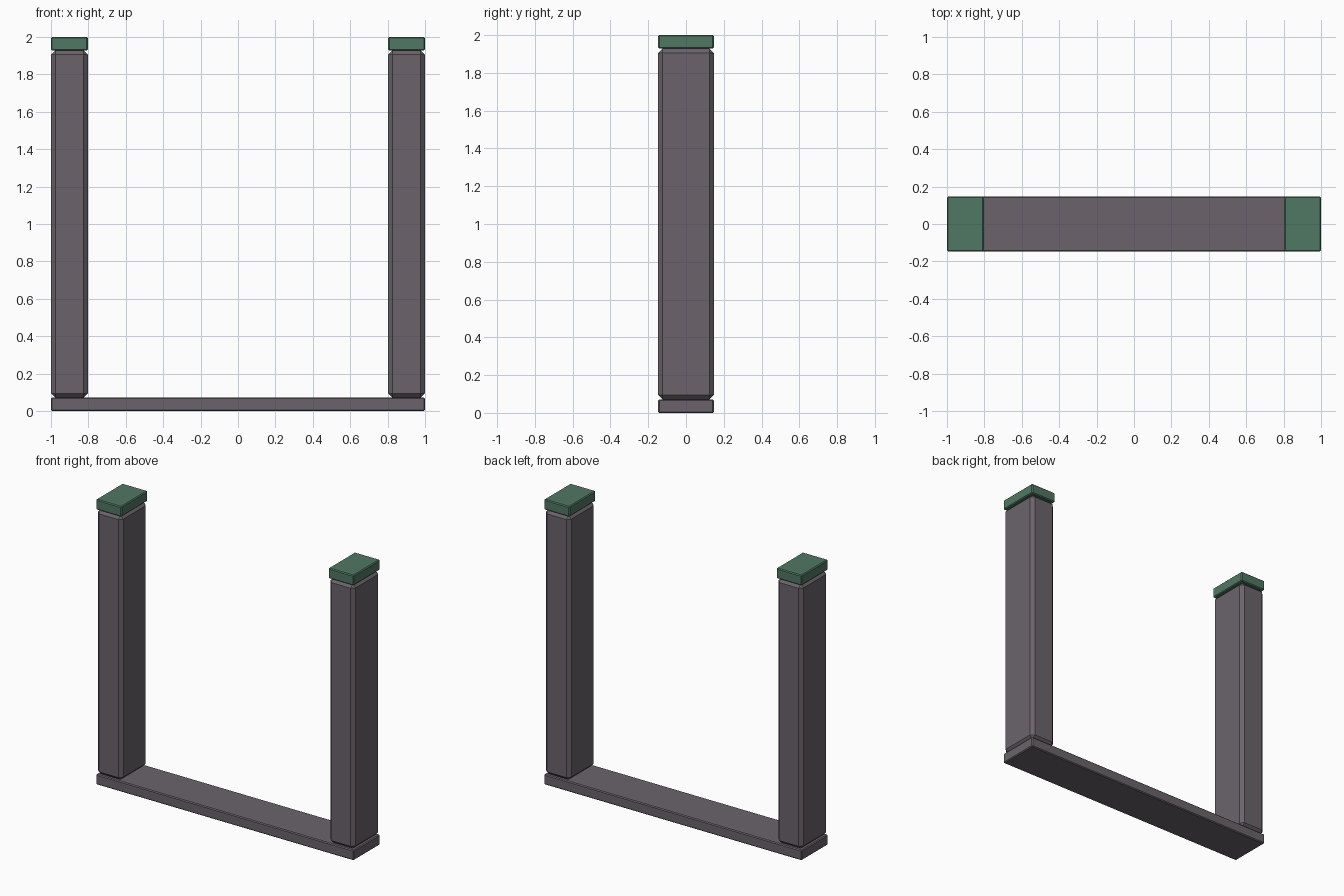
import bpy

if "Cube" in bpy.data.objects:
    bpy.data.objects.remove(bpy.data.objects["Cube"])


def material(name, color):
    mat = bpy.data.materials.new(name)
    mat.diffuse_color = (*color, 1.0)
    mat.use_nodes = True
    mat.node_tree.nodes["Principled BSDF"].inputs["Base Color"].default_value = mat.diffuse_color
    return mat


stone = material("grey_stone", (0.145, 0.127, 0.145))
green = material("muted_green", (0.08, 0.185, 0.125))


def block(name, x0, x1, half_depth, z0, z1, bevel, mat):
    """Box with single-segment chamfers on every edge."""
    bpy.ops.mesh.primitive_cube_add(size=1, location=((x0 + x1) / 2, 0, (z0 + z1) / 2))
    obj = bpy.context.object
    obj.name = name
    obj.scale = (x1 - x0, 2 * half_depth, z1 - z0)
    bpy.ops.object.transform_apply(location=False, rotation=False, scale=True)
    mod = obj.modifiers.new("chamfer", 'BEVEL')
    mod.width = bevel
    mod.segments = 1
    obj.data.materials.append(mat)
    return obj


# Floor sill joining both posts
block("base_sill", -1.0, 1.0, 0.147, 0.0, 0.072, 0.006, stone)

# Posts with wide chamfers, each topped by a thin cap
for side, x0, x1 in (("left", -1.0, -0.803), ("right", 0.803, 1.0)):
    block(side + "_post", x0, x1, 0.147, 0.072, 1.928, 0.023, stone)
    block(side + "_cap", x0, x1, 0.147, 1.928, 2.0, 0.006, green)
